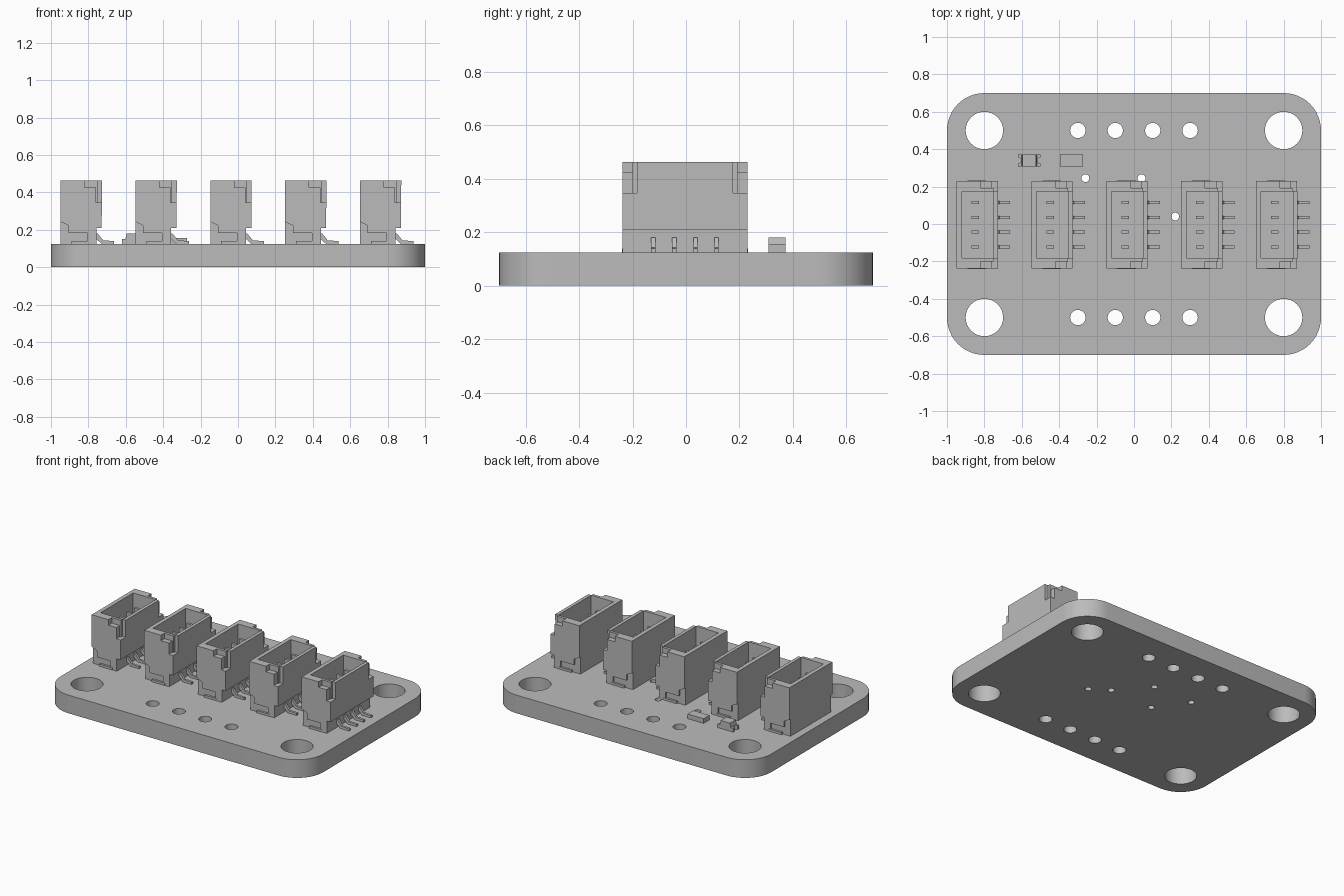
import bpy, bmesh, math
from mathutils import Matrix

cube = bpy.data.objects.get("Cube")
if cube:
    bpy.data.objects.remove(cube, do_unlink=True)

grey = bpy.data.materials.new("plain grey")
grey.use_nodes = True
COLOUR = (0.5, 0.5, 0.5, 1)
grey.diffuse_color = COLOUR
grey.node_tree.nodes["Principled BSDF"].inputs["Base Color"].default_value = COLOUR


def make(name, bm):
    bmesh.ops.recalc_face_normals(bm, faces=bm.faces)
    mesh = bpy.data.meshes.new(name)
    bm.to_mesh(mesh)
    bm.free()
    mesh.materials.append(grey)
    obj = bpy.data.objects.new(name, mesh)
    bpy.context.collection.objects.link(obj)
    return obj


def add_box(bm, x, y, z):
    size = [b - a for a, b in (x, y, z)]
    mid = [(a + b) / 2 for a, b in (x, y, z)]
    bmesh.ops.create_cube(bm, size=1, matrix=Matrix.Translation(mid) @ Matrix.Diagonal((*size, 1)))


def add_cylinder(bm, x, y, r, z, sides):
    bmesh.ops.create_cone(bm, cap_ends=True, segments=sides, radius1=r, radius2=r,
                          depth=z[1] - z[0], matrix=Matrix.Translation((x, y, sum(z) / 2)))


def add_prism(bm, outline, y):
    """Extrude an x-z outline along y."""
    face = bm.faces.new([bm.verts.new((px, y[0], pz)) for px, pz in outline])
    new = bmesh.ops.extrude_face_region(bm, geom=[face])["geom"]
    bmesh.ops.translate(bm, vec=(0, y[1] - y[0], 0),
                        verts=[v for v in new if isinstance(v, bmesh.types.BMVert)])


def cut(obj, *cutters):
    """Subtract each cutter mesh and bake the result."""
    for bm in cutters:
        tool = make("cutter", bm)
        tool.hide_render = True
        mod = obj.modifiers.new("cut", "BOOLEAN")
        mod.operation, mod.solver, mod.object = "DIFFERENCE", "EXACT", tool
        deps = bpy.context.evaluated_depsgraph_get()
        mesh = bpy.data.meshes.new_from_object(obj.evaluated_get(deps))
        obj.modifiers.clear()
        obj.data = mesh
        bpy.data.objects.remove(tool, do_unlink=True)


def box_cutter(x, y, z):
    bm = bmesh.new()
    add_box(bm, x, y, z)
    return bm


def smooth(obj):
    bpy.ops.object.select_all(action="DESELECT")
    obj.select_set(True)
    bpy.context.view_layer.objects.active = obj
    bpy.ops.object.shade_smooth_by_angle(angle=math.radians(30))


TOP = 0.125

# circuit board with rounded corners
bm = bmesh.new()
add_box(bm, (-1, 1), (-0.7, 0.7), (0, TOP))
upright = [e for e in bm.edges if abs(e.verts[0].co.z - e.verts[1].co.z) > 0.1]
bmesh.ops.bevel(bm, geom=upright, offset=0.2, segments=12, profile=0.5, affect="EDGES")
board = make("board", bm)

# mounting holes, header holes and small vias
holes = bmesh.new()
through = (-0.1, 0.3)
for y in (-0.5, 0.5):
    for x in (-0.8, 0.8):
        add_cylinder(holes, x, y, 0.1, through, 48)
    for x in (-0.3, -0.1, 0.1, 0.3):
        add_cylinder(holes, x, y, 0.041, through, 32)
for x, y in ((-0.26, 0.245), (0.04, 0.245), (0.22, 0.04), (0.34, -0.04), (-0.11, 0.035)):
    add_cylinder(holes, x, y, 0.021, through, 24)
cut(board, holes)
smooth(board)

# connector housing: stepped block with an open cavity
bm = bmesh.new()
add_prism(bm, [(-0.148, TOP), (0.043, TOP), (0.043, 0.21), (0.071, 0.21),
               (0.073, 0.463), (-0.148, 0.463)], (-0.234, 0.234))
housing = make("connector_housing", bm)
cutters = [box_cutter((-0.12, 0.05), (-0.178, 0.178), (0.23, 0.6))]
for s in (-1, 1):
    def side(a, b):
        return tuple(sorted((s * a, s * b)))
    # stepped end notch and the narrow latch slot beside it
    cutters.append(box_cutter((-0.02, 0.2), side(0.197, 0.3), (0.425, 0.6)))
    cutters.append(box_cutter((0.04, 0.2), side(0.197, 0.3), (0.347, 0.6)))
    cutters.append(box_cutter((0.048, 0.2), side(0.18, 0.22), (0.347, 0.6)))
    # shallow relief above each solder tab
    relief = bmesh.new()
    add_prism(relief, [(-0.2, 0.1), (-0.005, 0.1), (-0.005, 0.182), (-0.107, 0.182),
                       (-0.107, 0.223), (-0.148, 0.243), (-0.2, 0.243)], side(0.222, 0.3))
    cutters.append(relief)
cut(housing, *cutters)

# contacts: bent leads outside, upright pins inside
bm = bmesh.new()
for i in range(4):
    y = (i - 1.5) * 0.079
    w = (y - 0.008, y + 0.008)
    add_prism(bm, [(0.03, 0.18), (0.05, 0.18), (0.08, 0.143), (0.138, 0.14),
                   (0.138, TOP), (0.07, TOP), (0.03, 0.163)], w)
    add_box(bm, (-0.068, -0.028), w, (0.22, 0.4))
contacts = make("connector_contacts", bm)

# solder tabs at both ends
bm = bmesh.new()
for s in (-1, 1):
    add_box(bm, (-0.09, 0.01), tuple(sorted((s * 0.17, s * 0.236))), (TOP, 0.14))
tabs = make("connector_solder_tabs", bm)

# five identical connectors
for part in (housing, contacts, tabs):
    for i in range(5):
        obj = part if i == 0 else part.copy()
        if i:
            bpy.context.collection.objects.link(obj)
        obj.location = (-0.8 + 0.4 * i, -0.004, 0)

# chip resistor
bm = bmesh.new()
add_box(bm, (-0.395, -0.272), (0.308, 0.372), (TOP, 0.157))
make("chip_resistor", bm)

# small lamp: notched base with a raised tapered lens
led_base = make("lamp_base", box_cutter((-0.62, -0.5), (0.308, 0.372), (TOP, 0.15)))
notches = bmesh.new()
for x in (-0.62, -0.5):
    add_cylinder(notches, x, 0.34, 0.016, (0.1, 0.2), 24)
cut(led_base, notches)
smooth(led_base)
bm = bmesh.new()
add_prism(bm, [(-0.602, 0.15), (-0.518, 0.15), (-0.525, 0.18), (-0.595, 0.18)], (0.308, 0.372))
make("lamp_lens", bm)
